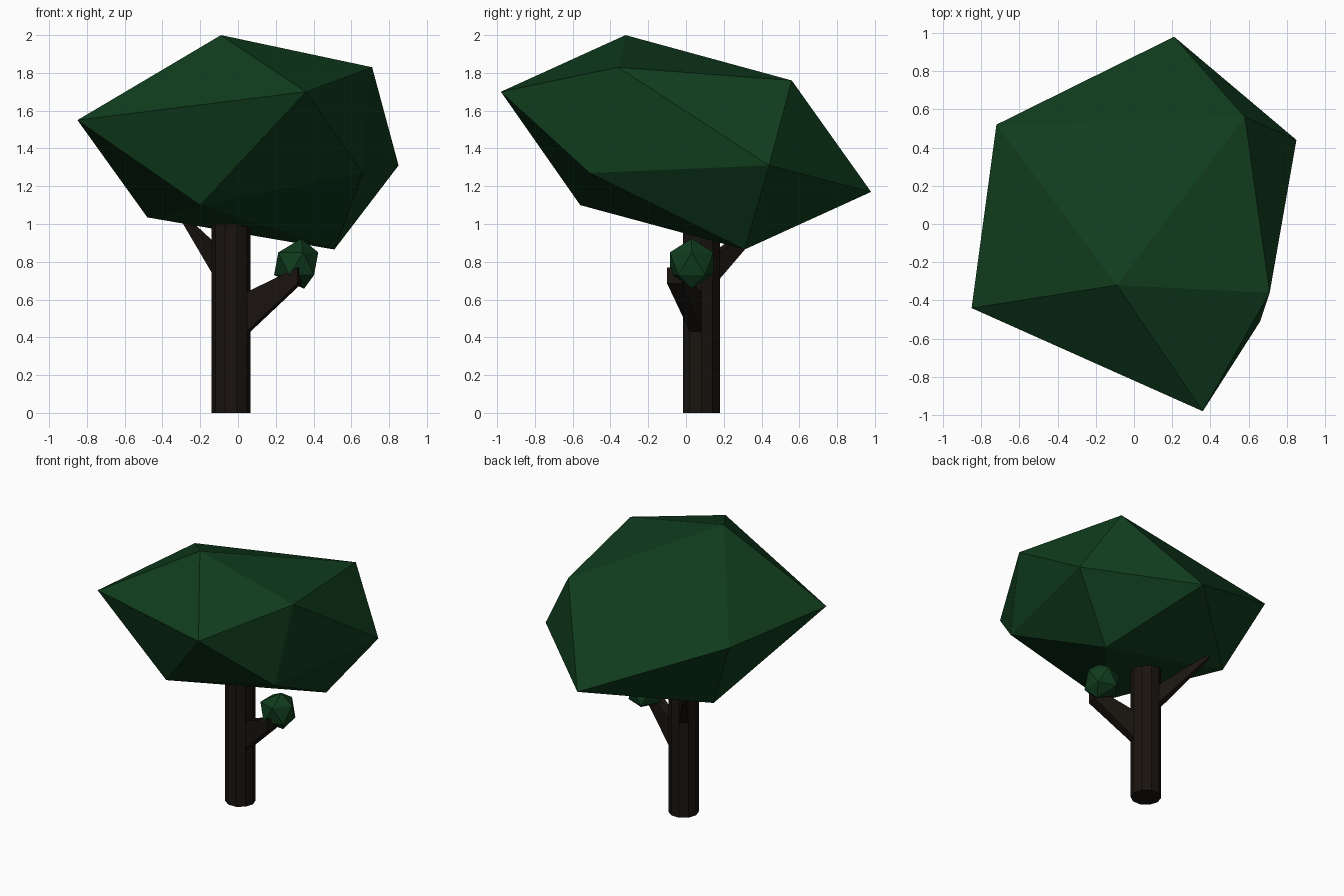
import bpy, bmesh, math
from mathutils import Vector

if "Cube" in bpy.data.objects:
    bpy.data.objects.remove(bpy.data.objects["Cube"])


def material(name, rgb):
    m = bpy.data.materials.new(name)
    m.diffuse_color = (*rgb, 1)
    m.use_nodes = True
    m.node_tree.nodes["Principled BSDF"].inputs["Base Color"].default_value = m.diffuse_color
    return m


leaf = material("leaf_green", (0.005, 0.045, 0.012))
bark = material("bark_brown", (0.010, 0.007, 0.005))


def make(name, verts, faces, mat):
    me = bpy.data.meshes.new(name)
    me.from_pydata(verts, [], faces)
    bm = bmesh.new()
    bm.from_mesh(me)
    bmesh.ops.recalc_face_normals(bm, faces=bm.faces)
    bm.to_mesh(me)
    bm.free()
    me.materials.append(mat)
    ob = bpy.data.objects.new(name, me)
    bpy.context.collection.objects.link(ob)
    return ob


def leaf_clump(name, top, upper, lower, bottom):
    """Pulled-about icosahedron: two poles and two staggered rings of five."""
    faces = []
    for i in range(5):
        j = (i + 1) % 5
        u0, u1, l0, l1 = 1 + i, 1 + j, 6 + i, 6 + j
        faces += [(0, u0, u1), (u0, l0, u1), (u1, l0, l1), (11, l1, l0)]
    return make(name, [top, *upper, *lower, bottom], faces, leaf)


# Main canopy
leaf_clump("canopy", (-0.09, -0.32, 2.0),
           [(-0.85, -0.44, 1.55), (0.36, -0.98, 1.70), (0.71, -0.36, 1.83),
            (0.58, 0.56, 1.76), (-0.72, 0.52, 1.57)],
           [(-0.20, -0.56, 1.10), (0.66, -0.51, 1.27), (0.85, 0.44, 1.31),
            (0.21, 0.98, 1.17), (-0.48, 0.36, 1.035)],
           (0.51, 0.31, 0.865))


# Small leaf clump on the side branch
def ring(start, z):
    return [(0.308 + 0.117 * math.cos(math.radians(start + 72 * i)),
             0.03 + 0.121 * math.sin(math.radians(start + 72 * i)), z) for i in range(5)]


leaf_clump("small_leaf_clump", (0.335, 0.03, 0.923), ring(0, 0.85), ring(36, 0.73), (0.35, 0.03, 0.657))

# Trunk: ten-sided column
CX, CY, R, N = -0.037, 0.081, 0.103, 10


def rim(i, z):
    a = math.tau * i / N
    return (CX + R * math.cos(a), CY + R * math.sin(a), z)


make("trunk", [rim(i, z) for z in (0, 1.0) for i in range(N)],
     [(i, (i + 1) % N, N + (i + 1) % N, N + i) for i in range(N)]
     + [tuple(range(N)), tuple(range(N, 2 * N))], bark)


# Branches: tapered blocks growing out of one trunk facet
def branch(name, facet, z0, z1, tip_a, tip_b, t0, t1):
    base = [rim(facet, z0), rim(facet + 1, z0), rim(facet + 1, z1), rim(facet, z1)]
    tip = [(*tip_a, t0), (*tip_b, t0), (*tip_b, t1), (*tip_a, t1)]
    make(name, base + tip, [(0, 1, 2, 3), (4, 5, 6, 7)]
         + [(i, (i + 1) % 4, 4 + (i + 1) % 4, 4 + i) for i in range(4)], bark)


branch("right_branch", 9, 0.43, 0.64, (0.315, -0.10), (0.337, -0.02), 0.685, 0.77)
branch("left_branch", 3, 0.71, 0.85, (-0.283, 0.445), (-0.302, 0.425), 1.02, 1.05)
